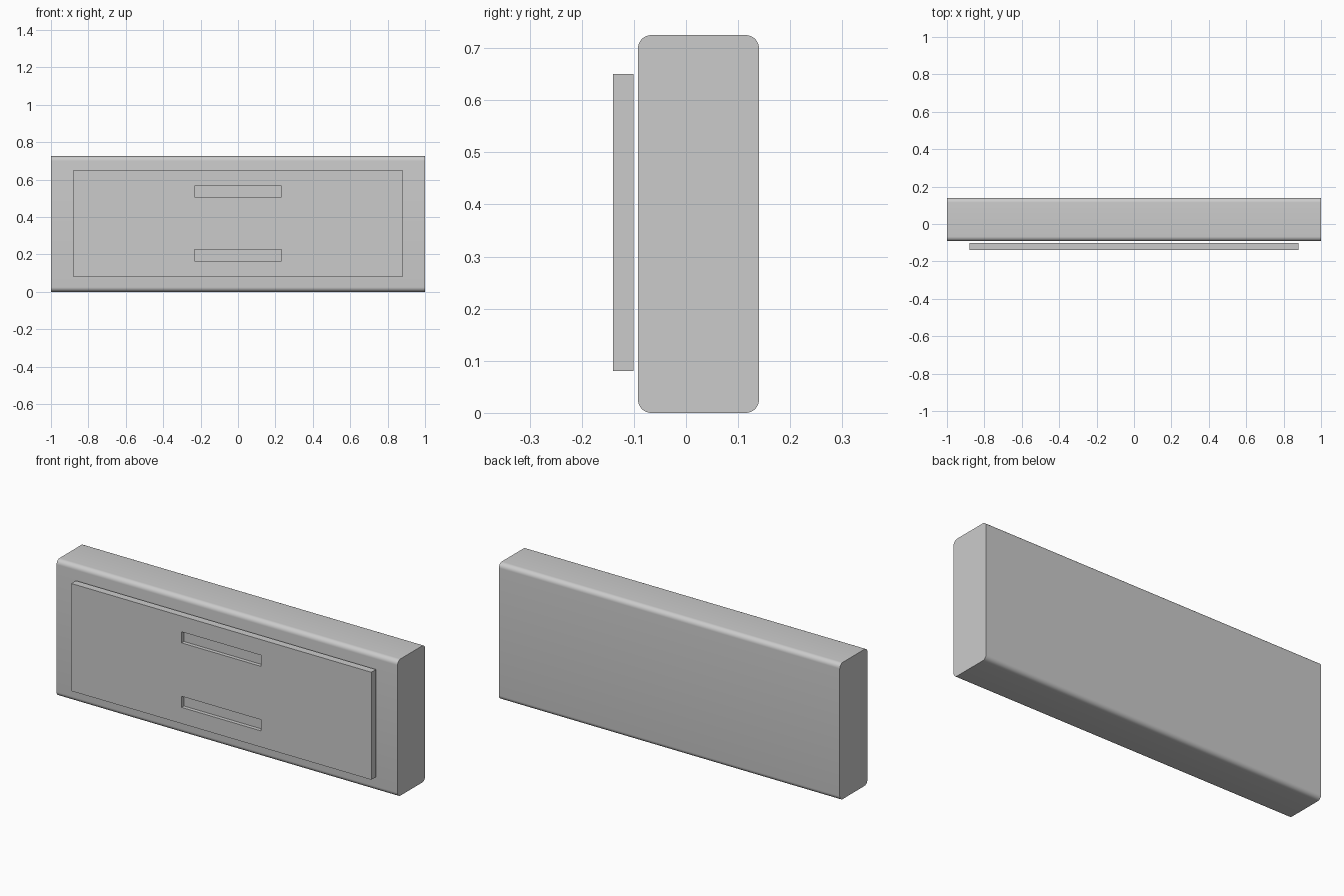
import bpy, bmesh, math

if "Cube" in bpy.data.objects:
    bpy.data.objects.remove(bpy.data.objects["Cube"])


def box(name, x, y, z):
    """Box from (min, max) ranges on each axis."""
    bm = bmesh.new()
    bmesh.ops.create_cube(bm, size=1)
    for v in bm.verts:
        v.co = [r[0] + (c + 0.5) * (r[1] - r[0]) for c, r in zip(v.co, (x, y, z))]
    me = bpy.data.meshes.new(name)
    bm.to_mesh(me)
    bm.free()
    ob = bpy.data.objects.new(name, me)
    bpy.context.collection.objects.link(ob)
    return ob


# Main body: long edges rounded, ends left flat
body = box("body", (-1, 1), (-0.092, 0.14), (0, 0.725))
bm = bmesh.new()
bm.from_mesh(body.data)
long_edges = [e for e in bm.edges if abs(e.verts[0].co.x - e.verts[1].co.x) > 1]
bmesh.ops.bevel(bm, geom=long_edges, offset=0.025, segments=8, profile=0.5, affect='EDGES')
bm.to_mesh(body.data)
bm.free()
bpy.context.view_layer.objects.active = body
body.select_set(True)
bpy.ops.object.shade_smooth_by_angle(angle=math.radians(30))

# Front plate floating just ahead of the body
plate = box("front_plate", (-0.88, 0.88), (-0.14, -0.101), (0.08, 0.65))

# Two shallow slots recessed into the plate
for name, z in (("lower_slot_cutter", (0.166, 0.225)), ("upper_slot_cutter", (0.508, 0.567))):
    cutter = box(name, (-0.233, 0.233), (-0.2, -0.12), z)
    cutter.hide_render = True
    cutter.hide_set(True)
    mod = plate.modifiers.new(name, 'BOOLEAN')
    mod.operation = 'DIFFERENCE'
    mod.solver = 'EXACT'
    mod.object = cutter
